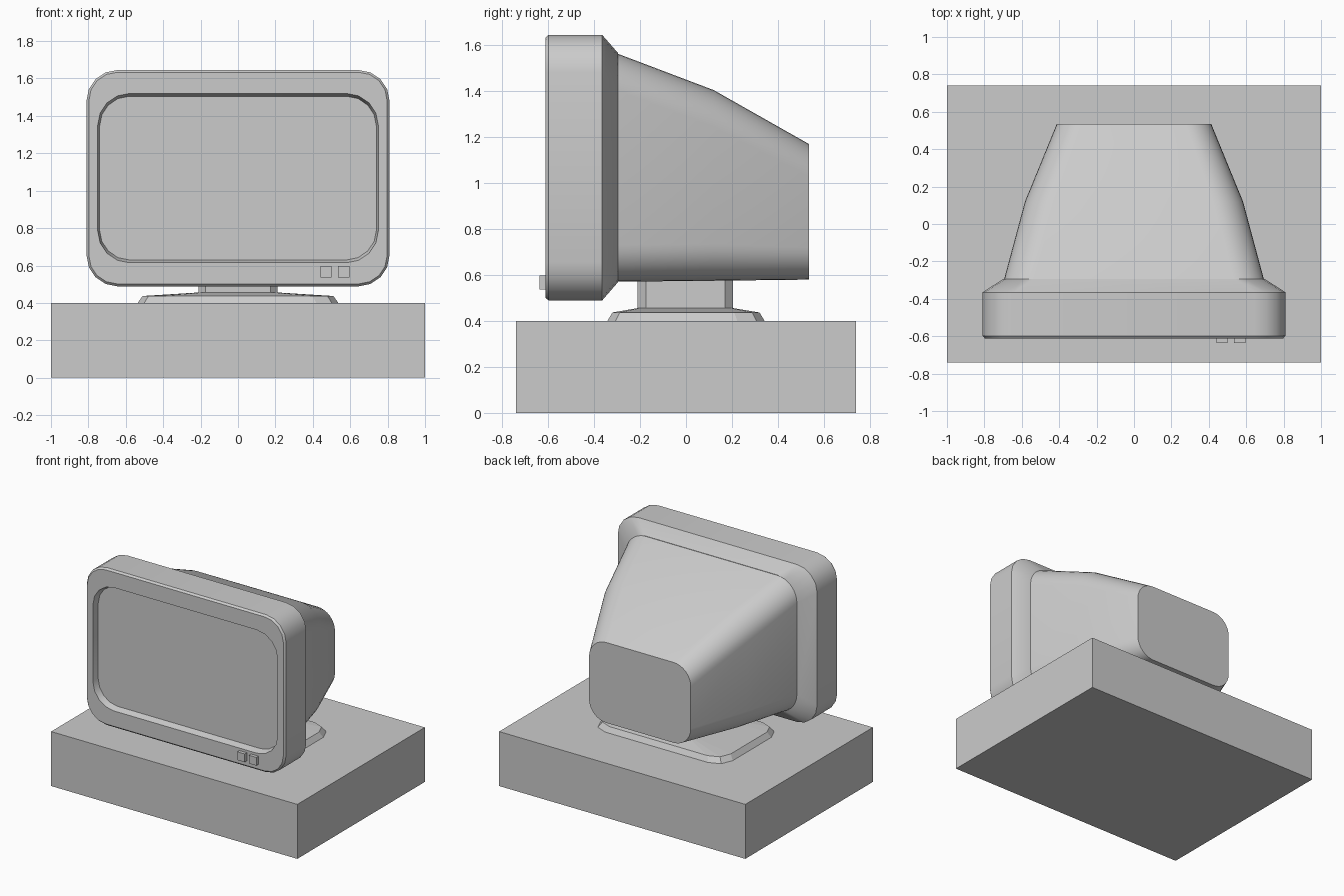
import bpy, bmesh, math
from mathutils import Vector

if "Cube" in bpy.data.objects:
    bpy.data.objects.remove(bpy.data.objects["Cube"])


def rounded_rect(x0, x1, y0, y1, r, seg):
    """2D outline of a rectangle with rounded corners."""
    pts = []
    corners = [(x1 - r, y1 - r, 0), (x0 + r, y1 - r, 90),
               (x0 + r, y0 + r, 180), (x1 - r, y0 + r, 270)]
    for cx, cy, a in corners:
        for i in range(seg + 1):
            t = math.radians(a + 90 * i / seg)
            pts.append((cx + r * math.cos(t), cy + r * math.sin(t)))
    return pts


def loft(name, rings, angle=30):
    """Skin a list of point rings, cap both ends, smooth below the angle."""
    bm = bmesh.new()
    loops = [[bm.verts.new(p) for p in ring] for ring in rings]
    n = len(loops[0])
    for a, b in zip(loops, loops[1:]):
        for i in range(n):
            j = (i + 1) % n
            bm.faces.new((a[i], a[j], b[j], b[i]))
    bm.faces.new(loops[0])
    bm.faces.new(loops[-1])
    bmesh.ops.recalc_face_normals(bm, faces=bm.faces)
    me = bpy.data.meshes.new(name)
    bm.to_mesh(me)
    bm.free()
    ob = bpy.data.objects.new(name, me)
    bpy.context.collection.objects.link(ob)
    bpy.ops.object.select_all(action='DESELECT')
    ob.select_set(True)
    bpy.context.view_layer.objects.active = ob
    if angle:
        bpy.ops.object.shade_smooth_by_angle(angle=math.radians(angle))
    return ob


def upright(y, hw, z0, z1, r, seg):
    return [Vector((p, y, q)) for p, q in rounded_rect(-hw, hw, z0, z1, r, seg)]


def level(z, hx, y0, y1, r, seg):
    return [Vector((p, q, z)) for p, q in rounded_rect(-hx, hx, y0, y1, r, seg)]


def box(name, x0, x1, y0, y1, z0, z1):
    bpy.ops.mesh.primitive_cube_add(
        size=1, location=((x0 + x1) / 2, (y0 + y1) / 2, (z0 + z1) / 2))
    ob = bpy.context.object
    ob.name = name
    ob.scale = (x1 - x0, y1 - y0, z1 - z0)


# Computer case under the monitor
box("case", -1, 1, -0.74, 0.74, 0, 0.4)

# Bezel: recessed screen, front lip, chamfer, sides and rear taper
bezel = [(-0.565, 0.74, 0.63, 1.505, 0.16), (-0.612, 0.75, 0.615, 1.52, 0.17),
         (-0.612, 0.797, 0.502, 1.633, 0.15), (-0.598, 0.81, 0.489, 1.645, 0.165),
         (-0.365, 0.81, 0.489, 1.645, 0.165), (-0.295, 0.70, 0.57, 1.565, 0.16)]
loft("screen_bezel", [upright(*s, 4) for s in bezel])

# Tapering tube housing
housing = [(-0.297, 0.695, 0.571, 1.563, 0.16), (0.12, 0.583, 0.575, 1.405, 0.16),
           (0.535, 0.413, 0.58, 1.17, 0.14)]
loft("tube_housing", [upright(*s, 8) for s in housing])

# Swivel stand: sloped foot and neck
foot = [(0.395, 0.54, -0.345, 0.345, 0.12), (0.437, 0.51, -0.32, 0.32, 0.11),
        (0.456, 0.21, -0.21, 0.205, 0.035)]
loft("stand_foot", [level(*s, 2) for s in foot], 0)
neck = [(z, 0.21, -0.21, 0.205, 0.035) for z in (0.44, 0.6)]
loft("stand_neck", [level(*s, 1) for s in neck], 0)

# Control buttons
for i, x in enumerate((0.47, 0.565)):
    box(f"button_{i + 1}", x - 0.03, x + 0.03, -0.637, -0.6, 0.537, 0.597)
